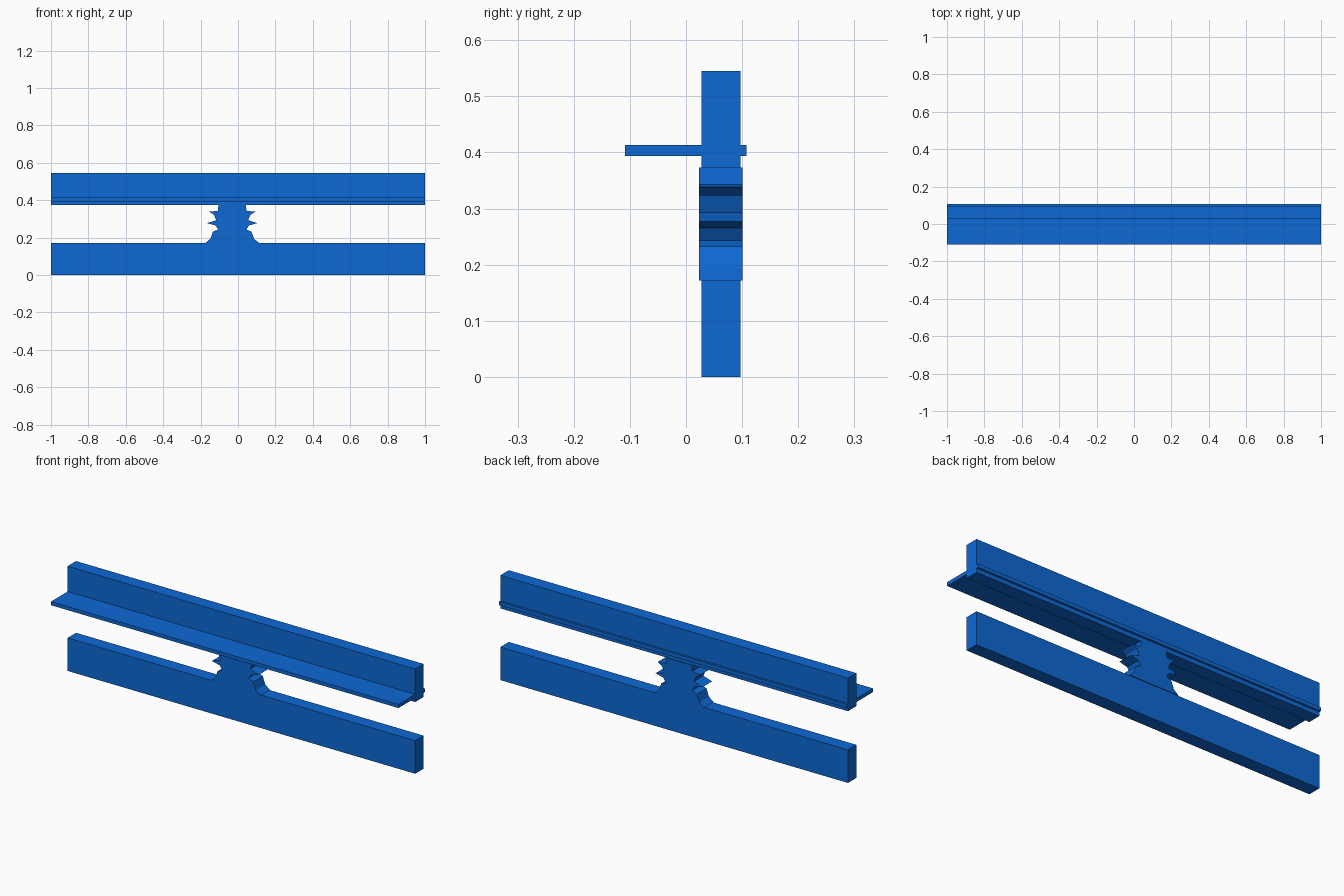
import bpy
import bmesh

cube = bpy.data.objects.get("Cube")
if cube:
    bpy.data.objects.remove(cube, do_unlink=True)

BLUE = (0.004, 0.14, 0.66, 1.0)
blue = bpy.data.materials.new("blue")
blue.use_nodes = True
blue.diffuse_color = BLUE
blue.node_tree.nodes["Principled BSDF"].inputs["Base Color"].default_value = BLUE


def extrude_profile(name, outline, y_front, y_back):
    """Extrude an x-z outline from y_front to y_back."""
    bm = bmesh.new()
    face = bm.faces.new([bm.verts.new((x, y_front, z)) for x, z in outline])
    grown = bmesh.ops.extrude_face_region(bm, geom=[face])
    moved = [v for v in grown["geom"] if isinstance(v, bmesh.types.BMVert)]
    bmesh.ops.translate(bm, verts=moved, vec=(0, y_back - y_front, 0))
    bmesh.ops.recalc_face_normals(bm, faces=bm.faces)
    mesh = bpy.data.meshes.new(name)
    bm.to_mesh(mesh)
    bm.free()
    mesh.materials.append(blue)
    obj = bpy.data.objects.new(name, mesh)
    bpy.context.collection.objects.link(obj)
    return obj


def bar(name, y_front, y_back, bottom, top):
    return extrude_profile(
        name, [(-1, bottom), (1, bottom), (1, top), (-1, top)], y_front, y_back)


# Long horizontal bars and the thin shelf through the upper one
bar("lower_bar", 0.028, 0.097, 0, 0.172)
bar("upper_bar", 0.028, 0.097, 0.373, 0.545)
bar("shelf", -0.109, 0.108, 0.394, 0.413)

# Notched post: half widths and heights, mirrored about its own centre line
CENTRE = -0.031
half = [(0.143, 0.172), (0.117, 0.193), (0.103, 0.232), (0.075, 0.243),
        (0.09, 0.265), (0.135, 0.277), (0.085, 0.293), (0.098, 0.322),
        (0.124, 0.338), (0.076, 0.343), (0.074, 0.373)]
outline = [(CENTRE + w, z) for w, z in half]
outline += [(CENTRE - w, z) for w, z in reversed(half)]
extrude_profile("notched_post", outline, 0.023, 0.101)
